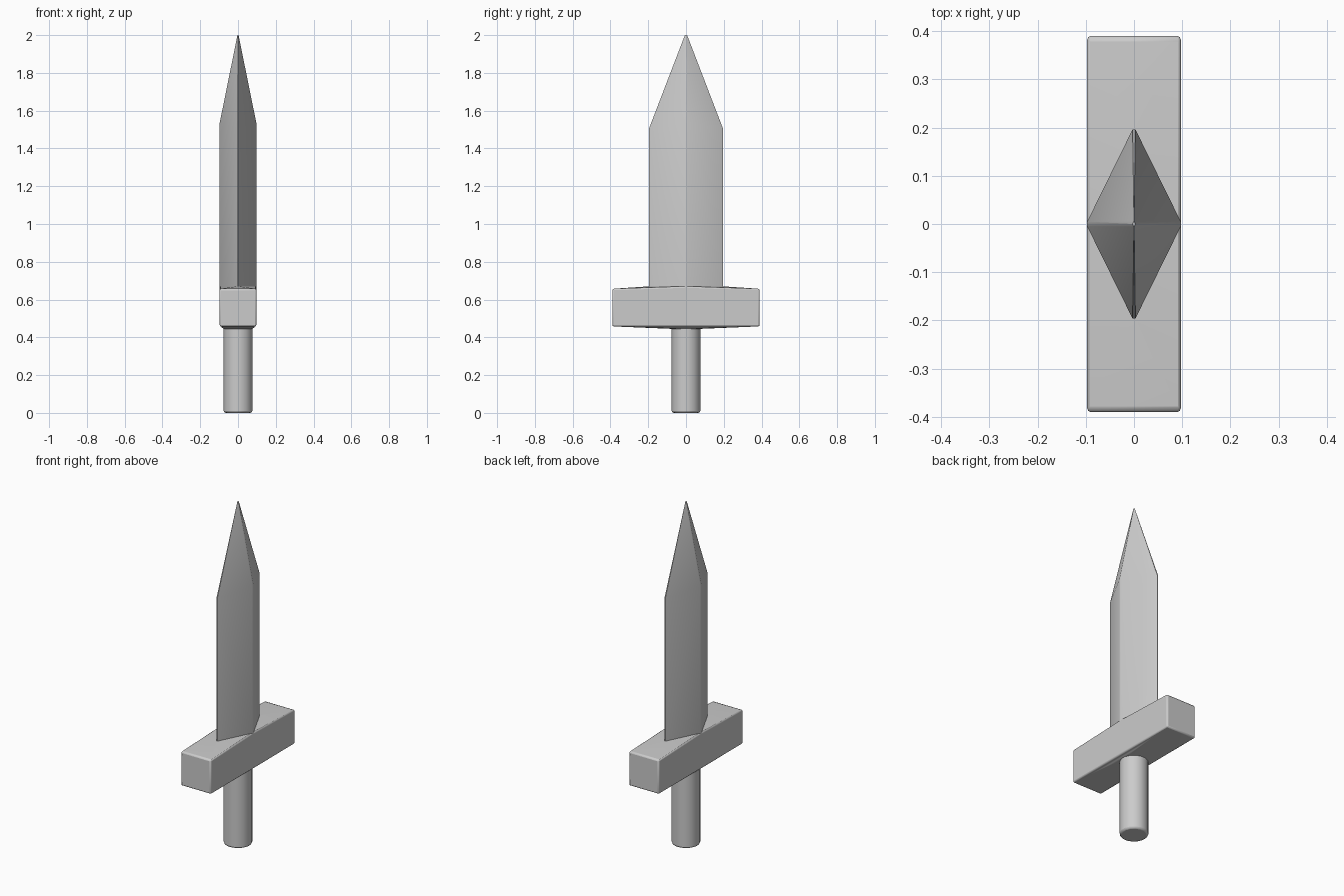
import bpy, bmesh, math

if "Cube" in bpy.data.objects:
    bpy.data.objects.remove(bpy.data.objects["Cube"])


def hull(name, points, bevel=0.0):
    """Solid wrapped around a few cross-section rings."""
    mesh = bpy.data.meshes.new(name)
    bm = bmesh.new()
    verts = [bm.verts.new(p) for p in points]
    bmesh.ops.convex_hull(bm, input=verts)
    bmesh.ops.delete(bm, geom=[v for v in bm.verts if not v.link_faces], context='VERTS')
    bmesh.ops.dissolve_limit(bm, angle_limit=math.radians(0.5), verts=bm.verts[:], edges=bm.edges[:])
    bmesh.ops.recalc_face_normals(bm, faces=bm.faces[:])
    bm.to_mesh(mesh)
    bm.free()
    obj = bpy.data.objects.new(name, mesh)
    bpy.context.collection.objects.link(obj)
    if bevel:
        mod = obj.modifiers.new("bevel", 'BEVEL')
        mod.width = bevel
        mod.segments = 2
        mod.limit_method = 'ANGLE'
        mod.angle_limit = math.radians(30)
    bpy.ops.object.select_all(action='DESELECT')
    obj.select_set(True)
    bpy.context.view_layer.objects.active = obj
    bpy.ops.object.shade_smooth_by_angle(angle=math.radians(30))
    return obj


def diamond(z_flat, z_edge, scale=1.0):
    """Diamond section with slightly blunted corners."""
    pts = []
    for s in (-1, 1):
        for t in (-1, 1):
            pts.append((s * 0.097 * scale, t * 0.005 * scale, z_flat))
            pts.append((s * 0.003 * scale, t * 0.196 * scale, z_edge))
    return pts


def ring(r, z, n=16):
    return [(r * math.cos(2 * math.pi * (i + 0.5) / n),
             r * math.sin(2 * math.pi * (i + 0.5) / n), z) for i in range(n)]


def rect(x, y, z):
    return [(sx * x, sy * y, z) for sx in (-1, 1) for sy in (-1, 1)]


# Blade: straight diamond section closing to a point
hull("blade", diamond(0.66, 0.66) + diamond(1.535, 1.505) + diamond(2.0, 2.0, 0.03))

# Guard: block rising slightly to the blade and falling to the grip
hull("guard", rect(0.097, 0.39, 0.458) + rect(0.097, 0.39, 0.657)
     + diamond(0.67, 0.67) + ring(0.077, 0.445), bevel=0.008)

# Grip: round bar with a softened bottom rim
hull("grip", ring(0.077, 0.0) + ring(0.077, 0.46), bevel=0.01)
